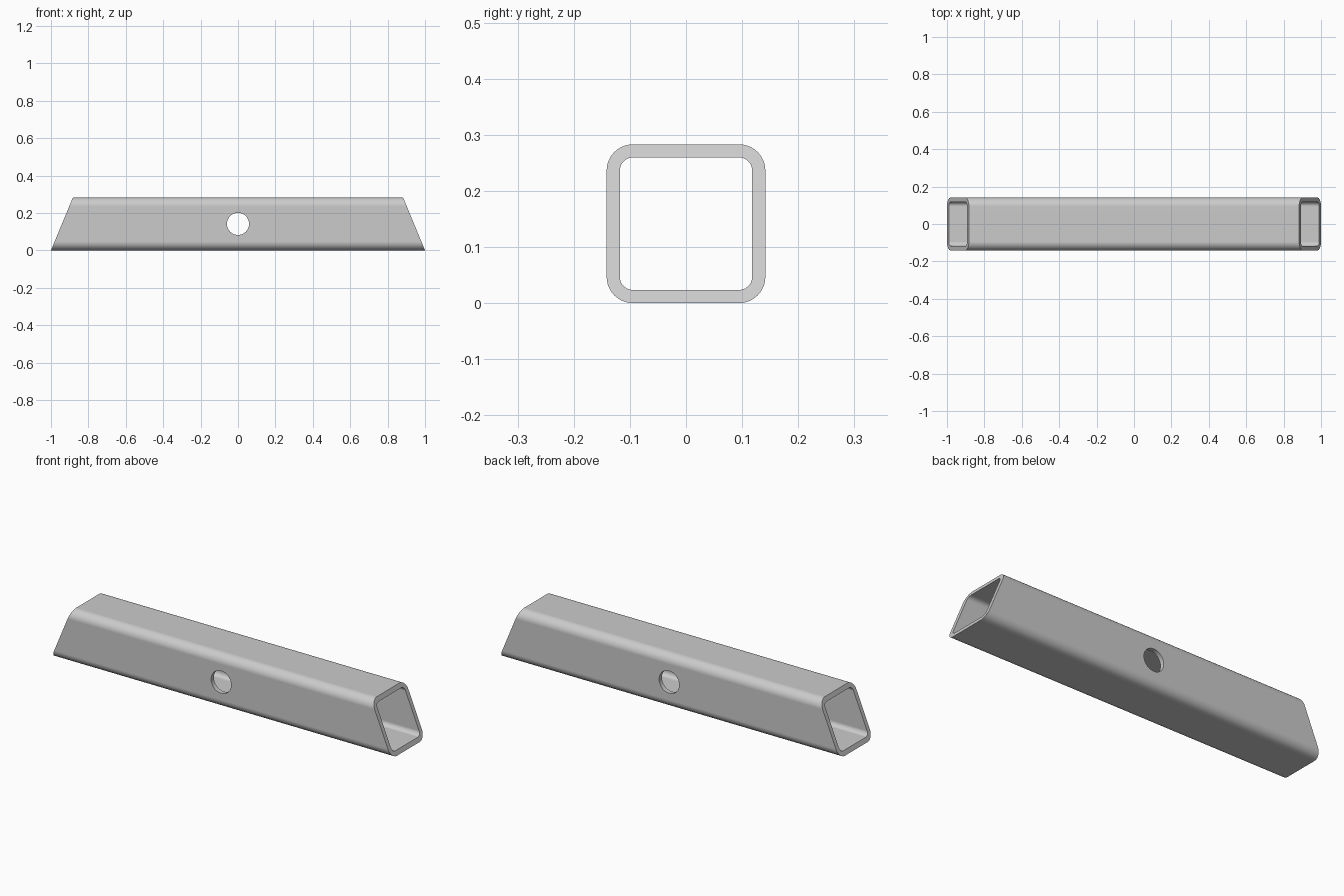
import bpy, bmesh
from math import cos, sin, pi, tan, radians

if "Cube" in bpy.data.objects:
    bpy.data.objects.remove(bpy.data.objects["Cube"])

SIZE, WALL, R_OUT, R_IN = 0.283, 0.0235, 0.047, 0.0235
HOLE_R, SEG = 0.059, 10
SLOPE = tan(radians(22.5))  # mitred ends


def rounded_square(half, radius):
    """Cross-section points (y, z), centred on the tube axis."""
    pts = []
    for q, (sy, sz) in enumerate([(1, 1), (-1, 1), (-1, -1), (1, -1)]):
        for i in range(SEG + 1):
            a = (q + i / SEG) * pi / 2
            pts.append((sy * (half - radius) + radius * cos(a),
                        sz * (half - radius) + radius * sin(a) + SIZE / 2))
    return pts


def loop(bm, pts, side):
    return [bm.verts.new((side * (1 - z * SLOPE), y, z)) for y, z in pts]


def bridge(bm, a, b):
    n = len(a)
    for i in range(n):
        j = (i + 1) % n
        bm.faces.new((a[i], a[j], b[j], b[i]))


# Hollow square tube with mitred ends
bm = bmesh.new()
outer = rounded_square(SIZE / 2, R_OUT)
inner = rounded_square(SIZE / 2 - WALL, R_IN)
rings = [loop(bm, outer, -1), loop(bm, outer, 1),
         loop(bm, inner, 1), loop(bm, inner, -1)]
for k in range(4):
    bridge(bm, rings[k], rings[(k + 1) % 4])
bmesh.ops.recalc_face_normals(bm, faces=bm.faces)
mesh = bpy.data.meshes.new("square_tube")
bm.to_mesh(mesh)
bm.free()
tube = bpy.data.objects.new("square_tube", mesh)
bpy.context.collection.objects.link(tube)

# Cross hole through front and back walls
bpy.ops.mesh.primitive_cylinder_add(vertices=48, radius=HOLE_R, depth=1,
                                    location=(0, 0, SIZE / 2),
                                    rotation=(pi / 2, 0, 0))
cutter = bpy.context.object
cutter.name = "hole_cutter"
cutter.hide_render = True
cut = tube.modifiers.new("cross_hole", 'BOOLEAN')
cut.operation, cut.solver, cut.object = 'DIFFERENCE', 'EXACT', cutter

bpy.ops.object.select_all(action='DESELECT')
tube.select_set(True)
bpy.context.view_layer.objects.active = tube
bpy.ops.object.modifier_apply(modifier=cut.name)
bpy.data.objects.remove(cutter)

# Smooth rounded edges, flat walls
bpy.ops.object.shade_smooth_by_angle(angle=radians(30))
weighted = tube.modifiers.new("flat_walls", 'WEIGHTED_NORMAL')
weighted.keep_sharp = True
